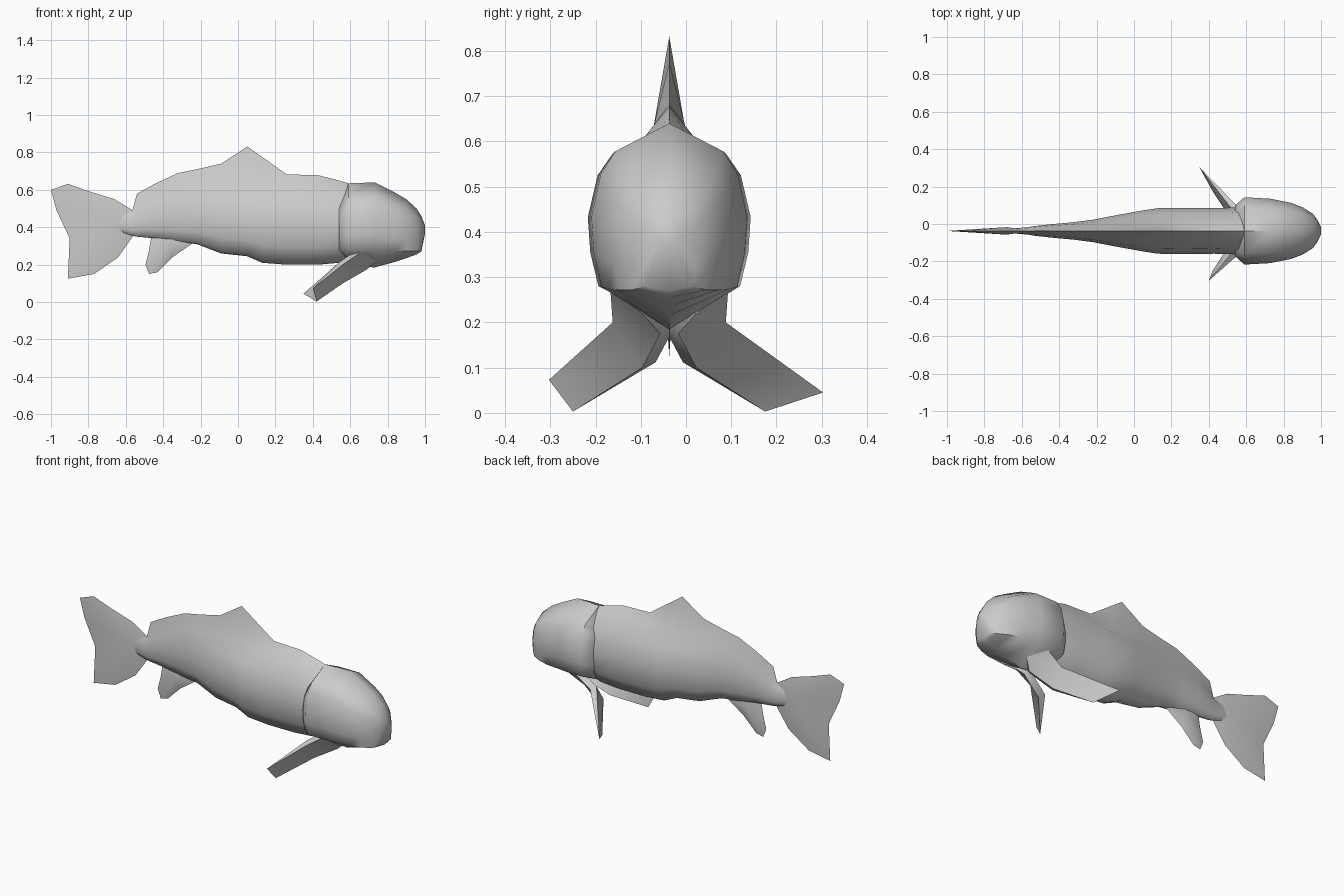
import bpy, bmesh, math

if "Cube" in bpy.data.objects:
    bpy.data.objects.remove(bpy.data.objects["Cube"])

YC = -0.037  # centre plane of the fish


def finish(name, bm, angle=50):
    bmesh.ops.recalc_face_normals(bm, faces=bm.faces)
    me = bpy.data.meshes.new(name)
    bm.to_mesh(me)
    bm.free()
    ob = bpy.data.objects.new(name, me)
    bpy.context.collection.objects.link(ob)
    bpy.ops.object.select_all(action='DESELECT')
    ob.select_set(True)
    bpy.context.view_layer.objects.active = ob
    bpy.ops.object.shade_smooth_by_angle(angle=math.radians(angle))
    return ob


def loft(name, stations, section):
    """Skin half sections (first and last point on the centre plane), mirrored."""
    bm = bmesh.new()
    rings = []
    for st in stations:
        half = section(*st[1:])
        full = half + [(-y, z) for y, z in half[-2:0:-1]]
        rings.append([bm.verts.new((st[0], YC + y, z)) for y, z in full])
    n = len(rings[0])
    for a, b in zip(rings, rings[1:]):
        for i in range(n):
            j = (i + 1) % n
            bm.faces.new((a[i], a[j], b[j], b[i]))
    bm.faces.new(rings[0])
    bm.faces.new(rings[-1])
    return finish(name, bm)


def lens_fin(name, outline, centre, w):
    """Sharp-edged flat fin, thickest at an inner centre point."""
    bm = bmesh.new()
    rim = [bm.verts.new((x, YC, z)) for x, z in outline]
    for s in (-1, 1):
        c = bm.verts.new((centre[0], YC + s * w, centre[1]))
        for i in range(len(rim)):
            bm.faces.new((rim[i], rim[(i + 1) % len(rim)], c))
    return finish(name, bm)


# Body with dorsal ridge: x, belly z, back z, ridge z, half width
def body_section(zb, zt, zr, w):
    h = zt - zb
    rw = min(0.035, w * 0.45)
    return [(0, zr), (rw, zt), (0.78 * w, zb + 0.82 * h), (w, zb + 0.52 * h),
            (0.9 * w, zb + 0.22 * h), (0.45 * w, zb + 0.03 * h), (0, zb)]


loft("body", [
    (-0.66, 0.38, 0.46, 0.47, 0.012),
    (-0.565, 0.355, 0.47, 0.49, 0.02),
    (-0.54, 0.35, 0.50, 0.58, 0.025),
    (-0.44, 0.34, 0.56, 0.635, 0.036),
    (-0.32, 0.32, 0.61, 0.69, 0.047),
    (-0.22, 0.31, 0.62, 0.71, 0.06),
    (-0.09, 0.26, 0.63, 0.74, 0.085),
    (0.05, 0.245, 0.63, 0.832, 0.11),
    (0.13, 0.21, 0.63, 0.775, 0.122),
    (0.26, 0.20, 0.635, 0.683, 0.123),
    (0.43, 0.20, 0.635, 0.678, 0.122),
    (0.54, 0.21, 0.62, 0.65, 0.125),
    (0.64, 0.25, 0.59, 0.62, 0.12)], body_section)


# Head: x, crown z, jaw edge z, chin z, half width
def head_section(zt, zj, zc, w):
    h = zt - zj
    prof = [(0.69, 0.83), (0.88, 0.69), (1, 0.43), (0.97, 0.21), (0.87, 0)]
    return [(0, zt)] + [(w * a, zj + h * b) for a, b in prof] + [(0, zc)]


loft("head", [
    (0.54, 0.565, 0.29, 0.23, 0.135),
    (0.59, 0.635, 0.28, 0.20, 0.18),
    (0.73, 0.64, 0.278, 0.185, 0.172),
    (0.84, 0.585, 0.273, 0.215, 0.15),
    (0.90, 0.55, 0.272, 0.235, 0.127),
    (0.955, 0.50, 0.272, 0.255, 0.093),
    (0.98, 0.46, 0.28, 0.27, 0.06),
    (1.0, 0.41, 0.37, 0.365, 0.02)], head_section)

# Tail fin
lens_fin("tail_fin", [
    (-0.54, 0.46), (-0.57, 0.495), (-0.66, 0.55), (-0.79, 0.59), (-0.91, 0.632),
    (-1.0, 0.60), (-0.97, 0.49), (-0.90, 0.34), (-0.91, 0.125), (-0.77, 0.15),
    (-0.64, 0.24), (-0.56, 0.355)], (-0.68, 0.42), 0.02)

# Anal fin
lens_fin("anal_fin", [
    (-0.22, 0.33), (-0.35, 0.24), (-0.43, 0.16), (-0.475, 0.15), (-0.495, 0.20),
    (-0.475, 0.28), (-0.46, 0.37), (-0.30, 0.40)], (-0.37, 0.31), 0.03)

# Pectoral fins: tips differ a little on each side, the roots mirror
root = [(0.56, 0.06, 0.10), (0.69, 0.02, 0.175), (0.74, 0.06, 0.22),
        (0.66, 0.13, 0.27), (0.56, 0.125, 0.20)]
tips = {1: [(0.35, 0.303, 0.045), (0.42, 0.175, 0.003)],
        -1: [(0.40, -0.303, 0.073), (0.42, -0.25, 0.003)]}
for side, tip in tips.items():
    bm = bmesh.new()
    pts = tip + [(x, YC + side * y, z) for x, y, z in root]
    outer = [bm.verts.new(p) for p in pts]
    # inner skin meets the outer one at the tip edge and thickens to the root
    inner = outer[:2] + [bm.verts.new((x - 0.02, y - side * 0.03, z + 0.012))
                         for x, y, z in pts[2:]]
    for v in (outer, inner):
        bm.faces.new((v[0], v[1], v[2], v[6]))
        bm.faces.new((v[2], v[3], v[4], v[5], v[6]))
    for i in range(2, 6):
        bm.faces.new((outer[i], outer[i + 1], inner[i + 1], inner[i]))
    bm.faces.new((outer[1], outer[2], inner[2]))
    bm.faces.new((outer[6], outer[0], inner[6]))
    finish("pectoral_fin_" + ("left" if side > 0 else "right"), bm, 40)
